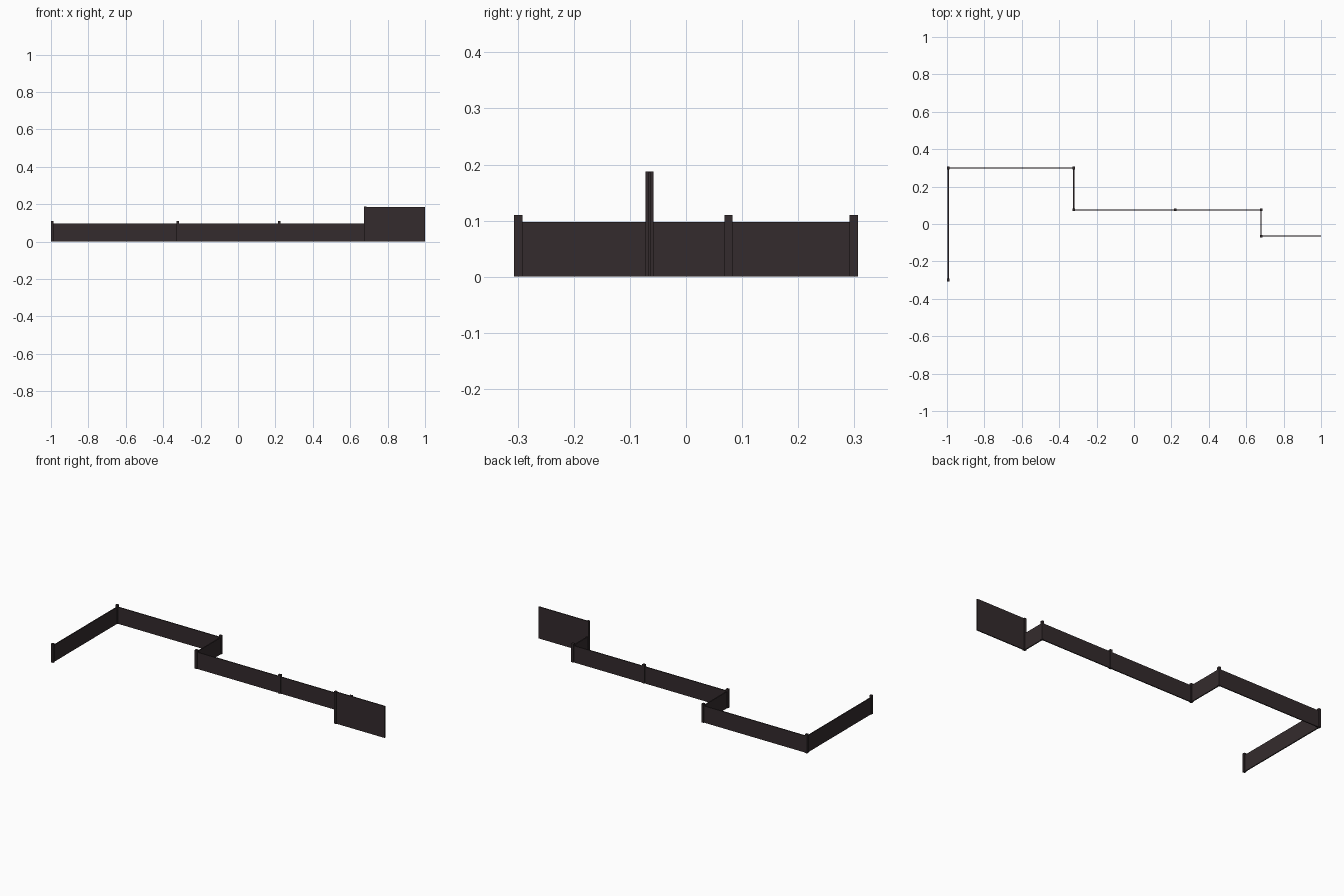
import bpy
from mathutils import Vector

if "Cube" in bpy.data.objects:
    bpy.data.objects.remove(bpy.data.objects["Cube"])

mat = bpy.data.materials.new("dark brown")
mat.diffuse_color = (0.034, 0.024, 0.026, 1)
mat.use_nodes = True
mat.node_tree.nodes["Principled BSDF"].inputs["Base Color"].default_value = mat.diffuse_color

POST, PANEL = 0.0145, 0.006
LOW, LOW_POST, TALL, TALL_POST = 0.098, 0.11, 0.186, 0.188


def box(name, lo, hi):
    lo, hi = Vector(lo), Vector(hi)
    bpy.ops.mesh.primitive_cube_add(size=1, location=(lo + hi) / 2)
    ob = bpy.context.object
    ob.name = name
    ob.scale = hi - lo
    bpy.ops.object.transform_apply(location=False, rotation=False, scale=True)
    ob.data.materials.append(mat)


# fence line: corner posts in order, the last point is the free end
path = [(-0.993, -0.299), (-0.993, 0.299), (-0.322, 0.299), (-0.322, 0.0755),
        (0.22, 0.0755), (0.68, 0.0755), (0.68, -0.065), (1.0, -0.065)]

# square posts
for i, (x, y) in enumerate(path[:-1]):
    h = TALL_POST if i == 6 else LOW_POST
    r = POST / 2
    box(f"post_{i + 1}", (x - r, y - r, 0), (x + r, y + r, h))

# thin panels between the posts, the last one tall
for i, (a, b) in enumerate(zip(path, path[1:])):
    h = TALL if i == 6 else LOW
    t = PANEL / 2
    along_x = a[1] == b[1]
    ex, ey = (0, t) if along_x else (t, 0)
    box(f"panel_{i + 1}",
        (min(a[0], b[0]) - ex, min(a[1], b[1]) - ey, 0),
        (max(a[0], b[0]) + ex, max(a[1], b[1]) + ey, h))
